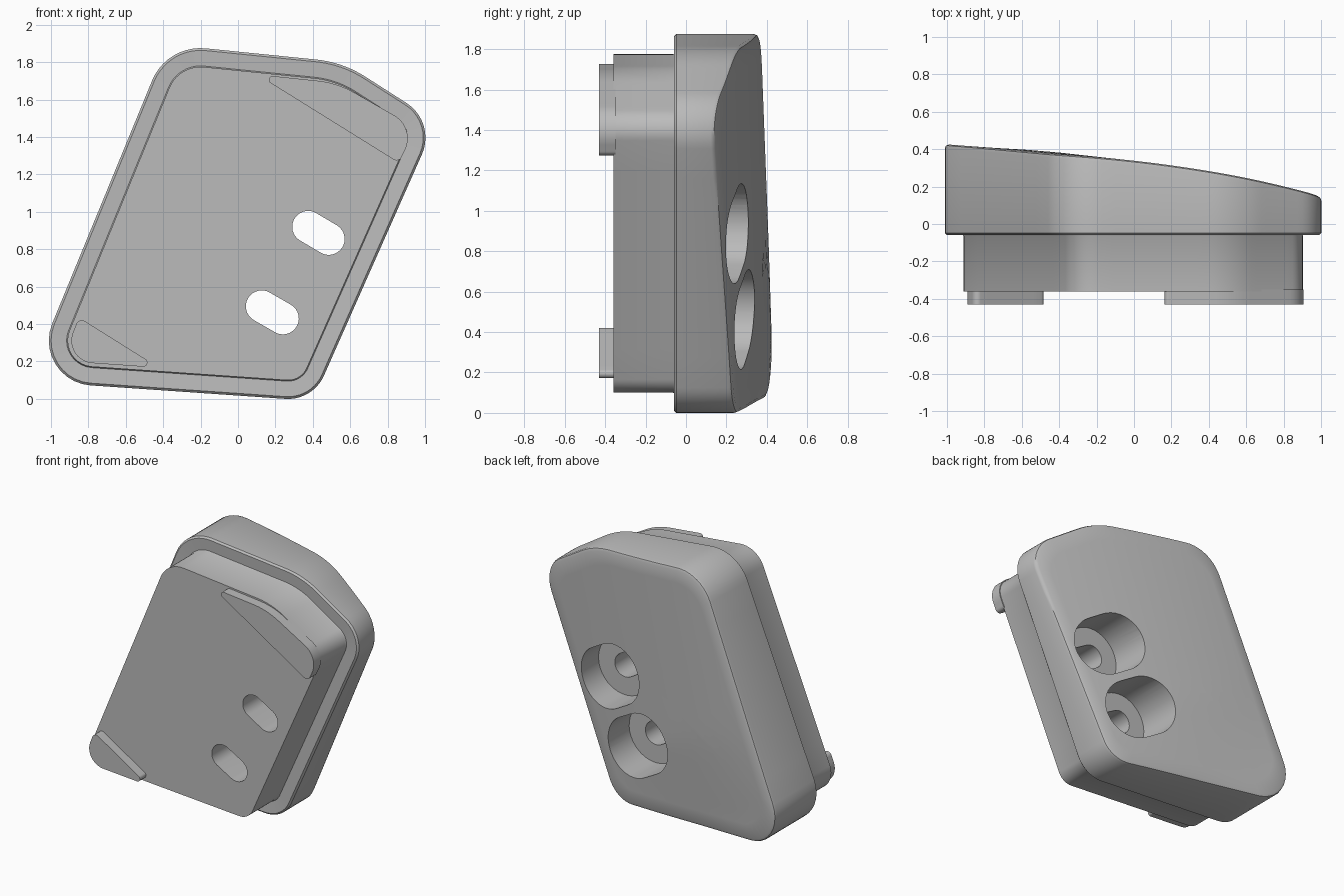
import bpy, bmesh, math
from mathutils import Vector

if "Cube" in bpy.data.objects:
    bpy.data.objects.remove(bpy.data.objects["Cube"], do_unlink=True)

grey = bpy.data.materials.new("plain grey")
grey.use_nodes = True
grey.diffuse_color = (0.5, 0.5, 0.5, 1)
grey.node_tree.nodes["Principled BSDF"].inputs["Base Color"].default_value = (0.5, 0.5, 0.5, 1)


def rounded(corners, inset=0.0, arc=10, straight=8):
    """Polygon of (x, z, radius) corners with rounded tips and subdivided sides."""
    arcs = []
    for i, (x, z, r) in enumerate(corners):
        p = Vector((x, z))
        d1 = (Vector(corners[i - 1][:2]) - p).normalized()
        d2 = (Vector(corners[(i + 1) % len(corners)][:2]) - p).normalized()
        half = d1.angle(d2) / 2
        c = p + (d1 + d2).normalized() * (r / math.sin(half))
        n1 = (p + d1 * (r / math.tan(half)) - c).normalized()
        n2 = (p + d2 * (r / math.tan(half)) - c).normalized()
        arcs.append([c + n1.slerp(n2, k / arc) * (r - inset) for k in range(arc + 1)])
    pts = []
    for i, a in enumerate(arcs):
        b = arcs[(i + 1) % len(arcs)][0]
        pts += a + [a[-1].lerp(b, k / straight) for k in range(1, straight)]
    return pts


def stadium(a, b, r, steps=20):
    a, b = Vector(a), Vector(b)
    base = math.atan2(b.y - a.y, b.x - a.x) - math.pi / 2
    pts = []
    for c, start in ((b, base), (a, base + math.pi)):
        for k in range(steps + 1):
            t = start + math.pi * k / steps
            pts.append(c + Vector((math.cos(t), math.sin(t))) * r)
    return pts


def loft(name, rings, apex=None):
    """Skin a list of equal 3D rings; cap the start, and close the end flat or to an apex."""
    bm = bmesh.new()
    rows = [[bm.verts.new(p) for p in ring] for ring in rings]
    n = len(rows[0])
    for lo, hi in zip(rows, rows[1:]):
        for i in range(n):
            bm.faces.new((lo[i], lo[(i + 1) % n], hi[(i + 1) % n], hi[i]))
    bm.faces.new(rows[0])
    if apex:
        tip = bm.verts.new(apex)
        for i in range(n):
            bm.faces.new((rows[-1][i], rows[-1][(i + 1) % n], tip))
    else:
        bm.faces.new(rows[-1])
    bmesh.ops.recalc_face_normals(bm, faces=bm.faces)
    mesh = bpy.data.meshes.new(name)
    bm.to_mesh(mesh)
    bm.free()
    mesh.materials.append(grey)
    ob = bpy.data.objects.new(name, mesh)
    bpy.context.collection.objects.link(ob)
    return ob


def flat(pts, y):
    return [Vector((p.x, y, p.y)) for p in pts]


def activate(ob):
    bpy.ops.object.select_all(action='DESELECT')
    ob.select_set(True)
    bpy.context.view_layer.objects.active = ob


def smooth(ob):
    activate(ob)
    bpy.ops.object.shade_smooth_by_angle(angle=math.radians(35))


def cut(ob, cutter):
    mod = ob.modifiers.new("cut", 'BOOLEAN')
    mod.operation, mod.solver, mod.object = 'DIFFERENCE', 'EXACT', cutter
    activate(ob)
    bpy.ops.object.modifier_apply(modifier=mod.name)
    bpy.data.objects.remove(cutter, do_unlink=True)


def back_height(x, z):
    """Twisted, slightly bulging back surface sloping down to the model's left."""
    u = 0.923 * x - 0.385 * z
    v = 0.385 * x + 0.923 * z
    t = min(max((u + 1.08) / 1.48, 0), 1)
    high = 0.43 - 0.035 * (v + 0.1)
    low = 0.22 - 0.06 * (v - 0.36)
    bulge = 0.15 * t * (1 - t) * min(max((v + 0.1) / 0.6, 0), 1)
    return min(high + (low - high) * t + bulge, 0.432)


def back_ring(pts, drop=0.0):
    return [Vector((p.x, back_height(p.x, p.y) - drop, p.y)) for p in pts]


# Housing: stepped plinth, wide shell and sloping back in one skin
OUTLINE = [(-0.38, 1.895, 0.28), (0.56, 1.8, 0.6), (1.06, 1.48, 0.22),
           (0.4, -0.01, 0.21), (-1.12, 0.095, 0.24)]
centre = Vector((0.0, 0.94))
rings = [flat(rounded(OUTLINE, inset), y) for inset, y in
         ((0.1, -0.36), (0.1, -0.065), (0.095, -0.055), (0.012, -0.06), (0, -0.048))]
for inset, drop in ((0, 0.022), (0.006, 0.007), (0.022, 0)):
    rings.append(back_ring(rounded(OUTLINE, inset), drop))
inner = rounded(OUTLINE, 0.022)
for k in range(9, 0, -1):
    rings.append(back_ring([centre.lerp(p, k / 10) for p in inner]))
housing = loft("housing", rings, (centre.x, back_height(*centre), centre.y))

# Two slots, each with a wide recess from the back
for a, b in (((0.375, 0.92), (0.485, 0.855)), ((0.127, 0.495), (0.24, 0.43))):
    for r, y0, y1 in ((0.215, 0.0, 0.6), (0.085, -0.5, 0.1)):
        pts = stadium(a, b, r)
        cut(housing, loft("cutter", [flat(pts, y0), flat(pts, y1)]))
smooth(housing)

# Raised pads on the front face
PADS = {
    "upper_pad": [(0.1, 1.735, 0.02), (0.53, 1.69, 0.5), (0.95, 1.45, 0.14), (0.86, 1.262, 0.03)],
    "lower_pad": [(-0.85, 0.435, 0.03), (-0.944, 0.203, 0.12), (-0.42, 0.166, 0.022)],
}
for name, corners in PADS.items():
    pts = rounded(corners)
    smooth(loft(name, [flat(pts, -0.43), flat(pts, -0.35)]))
